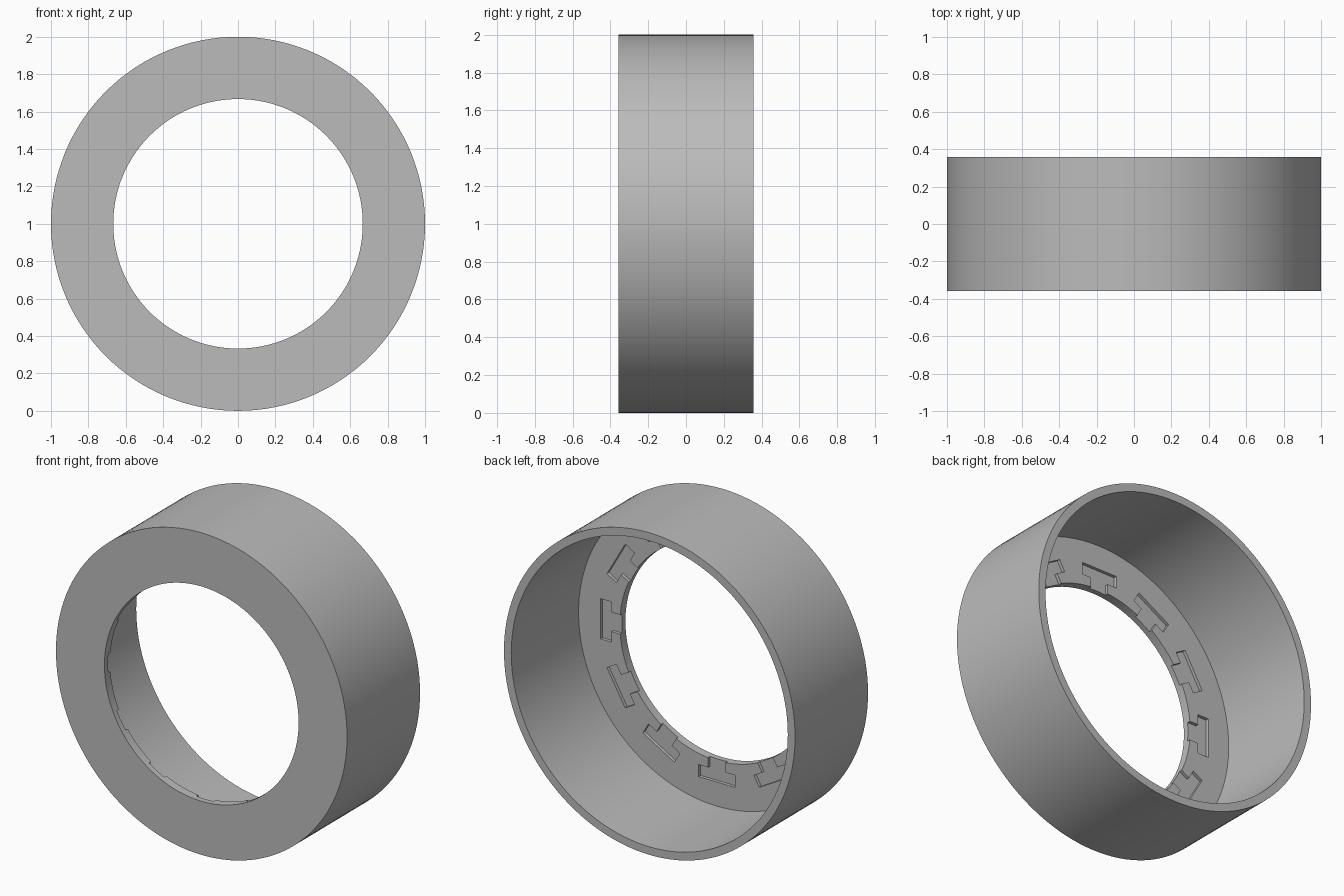
import bpy, bmesh, math
from mathutils import Matrix, Vector

cube = bpy.data.objects.get("Cube")
if cube:
    bpy.data.objects.remove(cube, do_unlink=True)

HALF = 0.358          # half of the depth along y
PLATE = 0.055         # thickness of the front plate
SLOT = 0.02           # depth of the T slots
R_OUT, R_WALL, R_HOLE = 1.0, 0.95, 0.667
SEGMENTS = 128
CENTRE = Vector((0, 0, 1))

grey = bpy.data.materials.new("plain grey")
grey.use_nodes = True
colour = (0.5, 0.5, 0.5, 1)
grey.diffuse_color = colour
grey.node_tree.nodes["Principled BSDF"].inputs["Base Color"].default_value = colour


def make_object(name, bm):
    bmesh.ops.recalc_face_normals(bm, faces=bm.faces)
    mesh = bpy.data.meshes.new(name)
    bm.to_mesh(mesh)
    bm.free()
    mesh.materials.append(grey)
    obj = bpy.data.objects.new(name, mesh)
    obj.location = CENTRE
    bpy.context.collection.objects.link(obj)
    return obj


# Ring housing: L-shaped section (radius, y) turned around the y axis
back, inner = HALF, -HALF + PLATE
section = [(R_HOLE, -HALF), (R_OUT, -HALF), (R_OUT, back),
           (R_WALL, back), (R_WALL, inner), (R_HOLE, inner)]
bm = bmesh.new()
rings = []
for i in range(SEGMENTS):
    a = math.tau * i / SEGMENTS
    rings.append([bm.verts.new((r * math.cos(a), y, r * math.sin(a))) for r, y in section])
for i, ring in enumerate(rings):
    following = rings[(i + 1) % SEGMENTS]
    for j in range(len(section)):
        k = (j + 1) % len(section)
        bm.faces.new((ring[j], ring[k], following[k], following[j]))
housing = make_object("ring_housing", bm)

# Twelve T slots, open towards the hole, sunk into the back of the plate
half_t = [(0.06, 0.6), (0.06, 0.725), (0.125, 0.725), (0.125, 0.8)]
outline = half_t + [(-x, z) for x, z in reversed(half_t)]
bm = bmesh.new()
for n in range(12):
    turn = Matrix.Rotation(math.tau * n / 12, 3, 'Y')
    face = bm.faces.new([bm.verts.new(turn @ Vector((x, inner - SLOT, z))) for x, z in outline])
    result = bmesh.ops.extrude_face_region(bm, geom=[face])
    top = [v for v in result["geom"] if isinstance(v, bmesh.types.BMVert)]
    bmesh.ops.translate(bm, verts=top, vec=(0, SLOT * 2, 0))
cutter = make_object("slot_cutter", bm)
cutter.hide_render = True

cut = housing.modifiers.new("T slots", 'BOOLEAN')
cut.operation = 'DIFFERENCE'
cut.solver = 'EXACT'
cut.object = cutter

# Apply the cut, drop the helper, smooth the round walls
bpy.ops.object.select_all(action='DESELECT')
bpy.context.view_layer.objects.active = housing
housing.select_set(True)
bpy.ops.object.modifier_apply(modifier=cut.name)
bpy.data.objects.remove(cutter, do_unlink=True)
bpy.ops.object.shade_smooth_by_angle(angle=math.radians(30))
